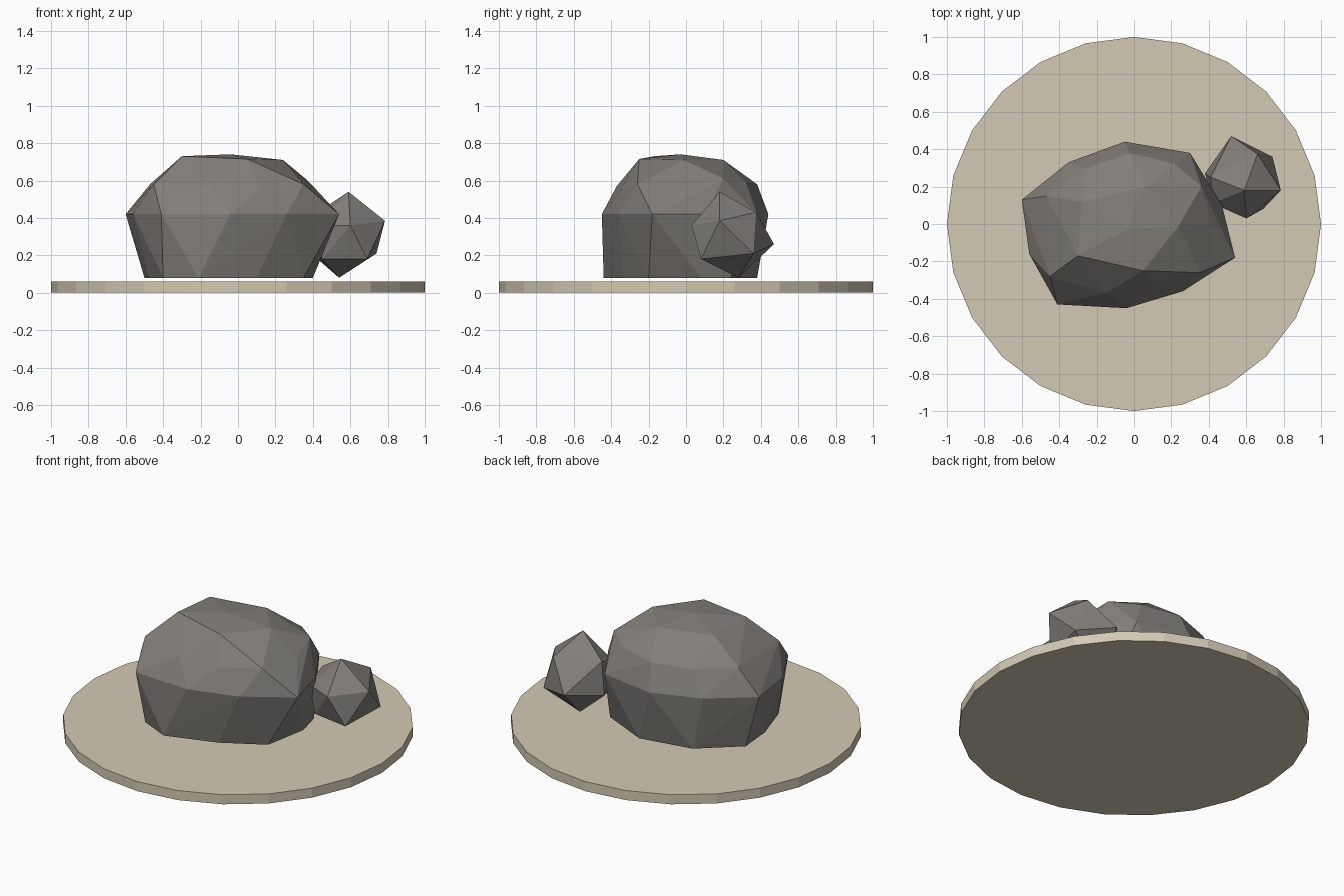
import bpy
import bmesh

if "Cube" in bpy.data.objects:
    bpy.data.objects.remove(bpy.data.objects["Cube"])


def material(name, rgb):
    m = bpy.data.materials.new(name)
    m.diffuse_color = (*rgb, 1)
    m.use_nodes = True
    m.node_tree.nodes["Principled BSDF"].inputs["Base Color"].default_value = m.diffuse_color
    return m


sand = material("sand", (0.65, 0.59, 0.46))
stone = material("grey stone", (0.225, 0.212, 0.195))


def faceted_rock(name, points, mat):
    """Closed, flat-faced rock wrapped around its corner points."""
    bm = bmesh.new()
    for p in points:
        bm.verts.new(p)
    hull = bmesh.ops.convex_hull(bm, input=bm.verts)
    loose = [v for v in bm.verts if not v.link_faces]
    bmesh.ops.delete(bm, geom=loose, context='VERTS')
    bmesh.ops.recalc_face_normals(bm, faces=bm.faces)
    mesh = bpy.data.meshes.new(name)
    bm.to_mesh(mesh)
    bm.free()
    mesh.materials.append(mat)
    ob = bpy.data.objects.new(name, mesh)
    bpy.context.collection.objects.link(ob)
    return ob


# Round sandy base
bpy.ops.mesh.primitive_cylinder_add(vertices=24, radius=1, depth=0.06,
                                    location=(0, 0, 0.03))
base = bpy.context.object
base.name = "sand_disc"
base.data.materials.append(sand)

# Large boulder: flat foot, widest ring, shoulder, crown
foot = [(-.50, .12), (-.27, .32), (.06, .38), (.36, .24), (.40, .08),
        (.35, -.20), (.10, -.34), (-.21, -.44), (-.40, -.35), (-.48, -.10)]
waist = [(-.60, .13), (-.35, .33), (-.05, .44), (.30, .38), (.47, .10),
         (.54, -.18), (.26, -.36), (-.04, -.45), (-.41, -.43), (-.56, -.16)]
shoulder = [(-.47, .15, .58), (-.26, .30, .57), (-.02, .38, .58),
            (.22, .32, .59), (.36, .20, .61), (.41, .0, .56),
            (.35, -.26, .58), (.12, -.34, .56), (-.15, -.37, .57),
            (-.45, -.28, .58)]
crown = [(-.30, -.17, .73), (.05, -.25, .715), (.24, -.01, .71),
         (.06, .20, .71), (-.28, .12, .72), (-.04, -.03, .74)]
faceted_rock("large_boulder",
             [(x, y, .08) for x, y in foot]
             + [(x, y, .42) for x, y in waist] + shoulder + crown, stone)

# Small twelve-cornered rock leaning at the side
faceted_rock("small_rock", [
    (.59, .18, .54), (.785, .18, .385), (.60, .03, .36), (.66, .375, .43),
    (.41, .25, .42), (.42, .11, .36), (.52, .47, .26), (.74, .36, .21),
    (.69, .08, .18), (.45, .12, .18), (.38, .27, .22), (.54, .28, .08)], stone)
